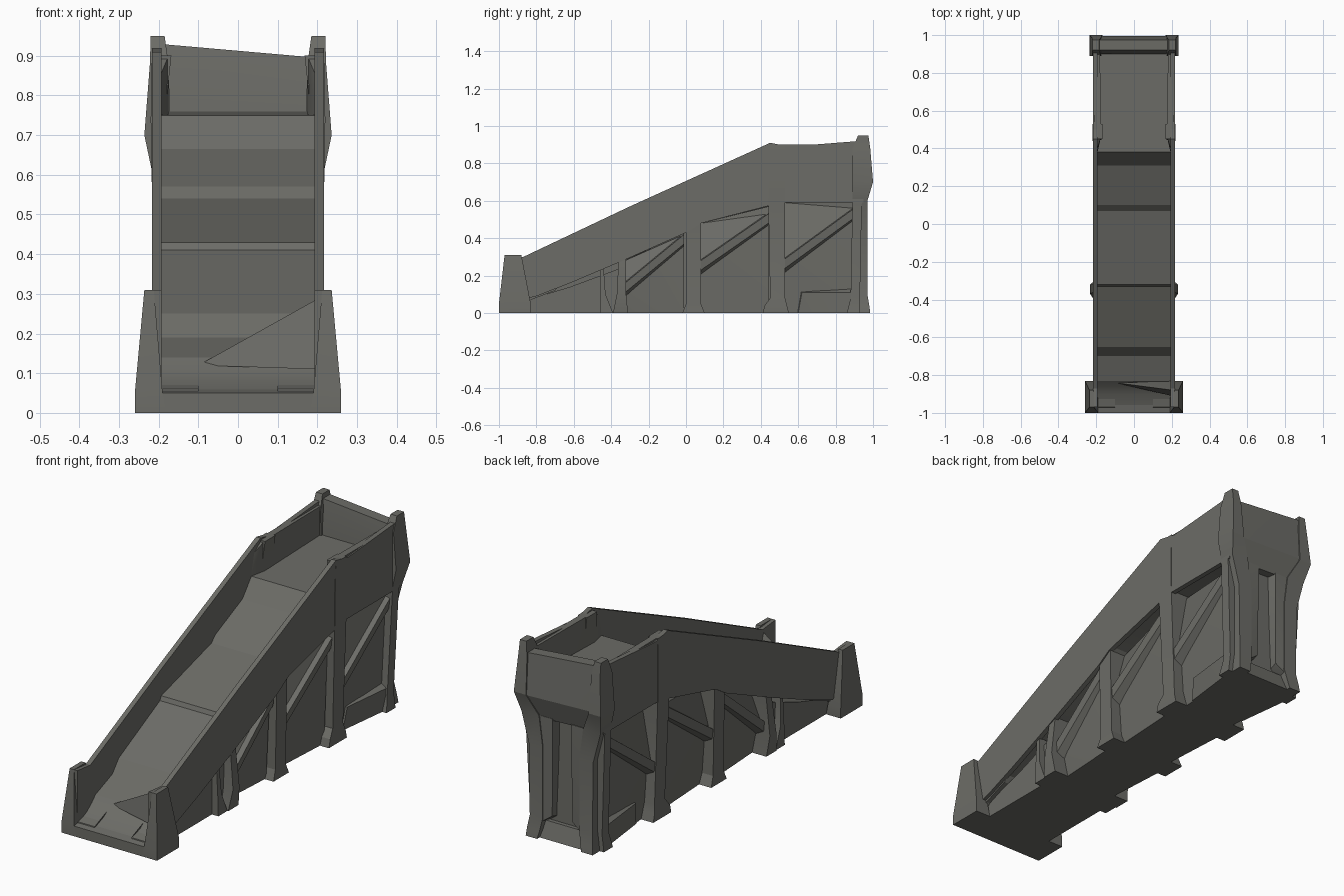
import bpy, bmesh
from math import radians

cube = bpy.data.objects.get("Cube")
if cube:
    bpy.data.objects.remove(cube, do_unlink=True)

stone = bpy.data.materials.new("dark_stone")
stone.use_nodes = True
stone.diffuse_color = (.15, .15, .135, 1)
shader = next(n for n in stone.node_tree.nodes if n.type == 'BSDF_PRINCIPLED')
shader.inputs["Base Color"].default_value = stone.diffuse_color
shader.inputs["Roughness"].default_value = .9


def finish(name, bm, mirrored):
    """Turn a bmesh into a named object, optionally mirrored in x."""
    bmesh.ops.recalc_face_normals(bm, faces=bm.faces)
    mesh = bpy.data.meshes.new(name)
    bm.to_mesh(mesh)
    bm.free()
    mesh.materials.append(stone)
    obj = bpy.data.objects.new(name, mesh)
    bpy.context.collection.objects.link(obj)
    if mirrored:
        mod = obj.modifiers.new("Mirror", 'MIRROR')
        mod.use_mirror_merge = False
    return obj


def prism(name, outline, x_in, x_out, mirrored=True):
    """Extrude a (y, z) outline sideways from x_in to x_out."""
    bm = bmesh.new()
    face = bm.faces.new([bm.verts.new((x_in, y, z)) for y, z in outline])
    grown = bmesh.ops.extrude_face_region(bm, geom=[face])["geom"]
    verts = [v for v in grown if isinstance(v, bmesh.types.BMVert)]
    bmesh.ops.translate(bm, verts=verts, vec=(x_out - x_in, 0, 0))
    return finish(name, bm, mirrored)


def post(name, sections):
    """Stack rectangular sections (z, x0, x1, y0, y1) into a rough post."""
    bm = bmesh.new()
    rings = [[bm.verts.new(p) for p in
              ((a, c, z), (b, c, z), (b, d, z), (a, d, z))]
             for z, a, b, c, d in sections]
    bm.faces.new(rings[0])
    bm.faces.new(rings[-1])
    for low, high in zip(rings, rings[1:]):
        for i in range(4):
            j = (i + 1) % 4
            bm.faces.new((low[i], low[j], high[j], high[i]))
    return finish(name, bm, True)


def chunk(name, points, mirrored=True):
    """Convex lump of stone through the given points."""
    bm = bmesh.new()
    for p in points:
        bm.verts.new(p)
    bmesh.ops.convex_hull(bm, input=bm.verts)
    return finish(name, bm, mirrored)


# Worn stair surface and the narrow solid core below it
steps = [(-.98, .05), (-.9, .08), (-.86, .11), (-.83, .14), (-.7, .19),
         (-.65, .25), (-.33, .41), (-.32, .43), (.07, .54), (.1, .57),
         (.31, .665), (.38, .75), (.92, .76)]
under = [(y, max(z - .07, 0)) for y, z in reversed(steps)]
prism("stair_slab", steps + under, -.2, .2, False)
core_top = [(y, z - .03) for y, z in steps]
prism("core", core_top + [(.92, 0), (-.98, 0)], -.11, .11, False)

# Side parapets with a sloping lower edge, thicker around the landing
parapet_top = [(-.97, .31), (-.87, .3), (-.3, .57), (.45, .91),
               (.55, .89), (.93, .92)]
parapet_low = [(.95, .59), (.5, .59), (.43, .57), (.08, .48), (0, .43),
               (-.36, .27), (-.62, .16), (-.8, .09), (-.97, .05)]
prism("side_parapet", parapet_top + parapet_low, .193, .217)
prism("parapet_root", [(y, z + .01) for y, z in parapet_low]
      + [(y, z - .02) for y, z in steps], .1, .2)
chunk("landing_wall", [(x, y, z) for x, y, z in (
    (.2, .35, .72), (.2, .38, .84), (.175, .46, .74), (.175, .46, .9),
    (.18, .92, .74), (.18, .92, .9), (.21, .92, .74), (.21, .92, .9),
    (.21, .46, .9), (.21, .4, .72))])

# Bays: start, end, brace heights, parapet edge heights
bays = [(-.35, -.01, .14, .42, .27, .43),
        (.08, .44, .28, .53, .48, .57),
        (.53, .9, .29, .56, .59, .59)]
for start, end, low, high, edge_a, edge_b in bays:
    brace_line = ((start, low), (end, high))
    # Recessed panel leaning out toward the brace and the rear
    chunk("bay_panel",
          [(x, y, z) for y, z in brace_line + ((start, 0), (end, 0))
           for x in (.1, .14 + (.02 if y == end else 0)
                     + (.02 if z else 0))])
    # Pocket floor sloping inward from the brace to the parapet underside
    chunk("sloped_pocket",
          [(x, y, z) for y, z in brace_line for x in (.1, .18)]
          + [(x, y, z) for y, z in ((start, edge_a), (end, edge_b))
             for x in (.1, .125)])
    chunk("diagonal_brace",
          [(x, y, z + drop) for y, z in brace_line
           for x, drop in ((.12, .02), (.12, -.09), (.203, 0), (.198, -.05))])
prism("low_panel", [(-.95, 0), (-.35, 0), (-.35, .24), (-.62, .14),
                    (-.85, .07)], .1, .18)
chunk("rear_ledge", [(.12, .6, .12), (.16, .62, .11), (.15, .9, .14),
                     (.195, .93, .11), (.12, .6, 0), (.15, .6, 0),
                     (.19, .93, 0), (.15, .93, 0)])

# Rough supporting posts with splayed feet
post("low_post", [(0, .1, .22, -.39, -.31), (.1, .1, .232, -.37, -.32),
                  (.3, .1, .21, -.36, -.32)])
post("stub_foot", [(0, .15, .215, -.46, -.39), (.1, .15, .212, -.46, -.43),
                   (.24, .15, .205, -.46, -.44)])
post("middle_post", [(0, .1, .207, -.02, .1), (.05, .1, .203, 0, .08),
                     (.5, .1, .212, 0, .08)])
post("tall_post", [(0, .1, .207, .41, .55), (.04, .1, .207, .42, .54),
                   (.08, .1, .2, .45, .53), (.6, .1, .218, .44, .53),
                   (.74, .185, .22, .44, .53), (.9, .168, .217, .45, .53)])

# Rear posts with their outer corners worn back, and flared tops
post("rear_side_post", [(0, .1, .205, .86, .93), (.08, .1, .195, .88, .93),
                        (.6, .1, .217, .89, .94)])
post("rear_post", [(0, .12, .182, .9, .985), (.04, .11, .178, .9, .98),
                   (.1, .1, .17, .9, .97), (.45, .1, .175, .9, .97),
                   (.6, .12, .215, .89, .97), (.7, .17, .236, .89, 1),
                   (.88, .175, .222, .89, .985), (.95, .185, .22, .92, .975)])

# Front newel blocks, entry lip and fallen slab in the right-hand corner
post("front_newel", [(0, .18, .26, -1, -.83), (.05, .19, .26, -1, -.83),
                     (.31, .212, .236, -.97, -.88)])
prism("entry_lip", [(-1, 0), (-1, .05), (-.95, .06), (-.95, 0)],
      -.2, .2, False)
chunk("corner_slab", [(.205, -.88, .29), (.2, -.91, .11), (0, -.84, .155),
                      (.2, -.83, .13), (-.1, -.84, .12)], False)

# Rear parapet, sagging to one side, over a recessed back
chunk("rear_parapet", [(s * x, y, z + (-.015 if s > 0 else .02 if z > .8 else 0))
                       for s in (-1, 1)
                       for x, y, z in ((.19, .9, .6), (.19, .96, .6),
                                       (.21, .995, .71), (.2, .975, .91),
                                       (.2, .92, .91), (.18, .9, .78))], False)
prism("rear_sill", [(.88, 0), (.965, 0), (.94, .08), (.88, .08)],
      -.14, .14, False)
chunk("rear_recess_edge", [(.14, .97, .06), (.14, .965, .6), (.05, .965, .6),
                           (.055, .96, .12), (.06, .9, .1), (.04, .9, .6),
                           (.14, .9, .06), (.14, .9, .6)])

# Crisp edges with gentle shading across shallow ones
bpy.ops.object.select_all(action='DESELECT')
for obj in bpy.context.collection.objects:
    if obj.type == 'MESH':
        obj.select_set(True)
        bpy.context.view_layer.objects.active = obj
bpy.ops.object.shade_smooth_by_angle(angle=radians(20))
